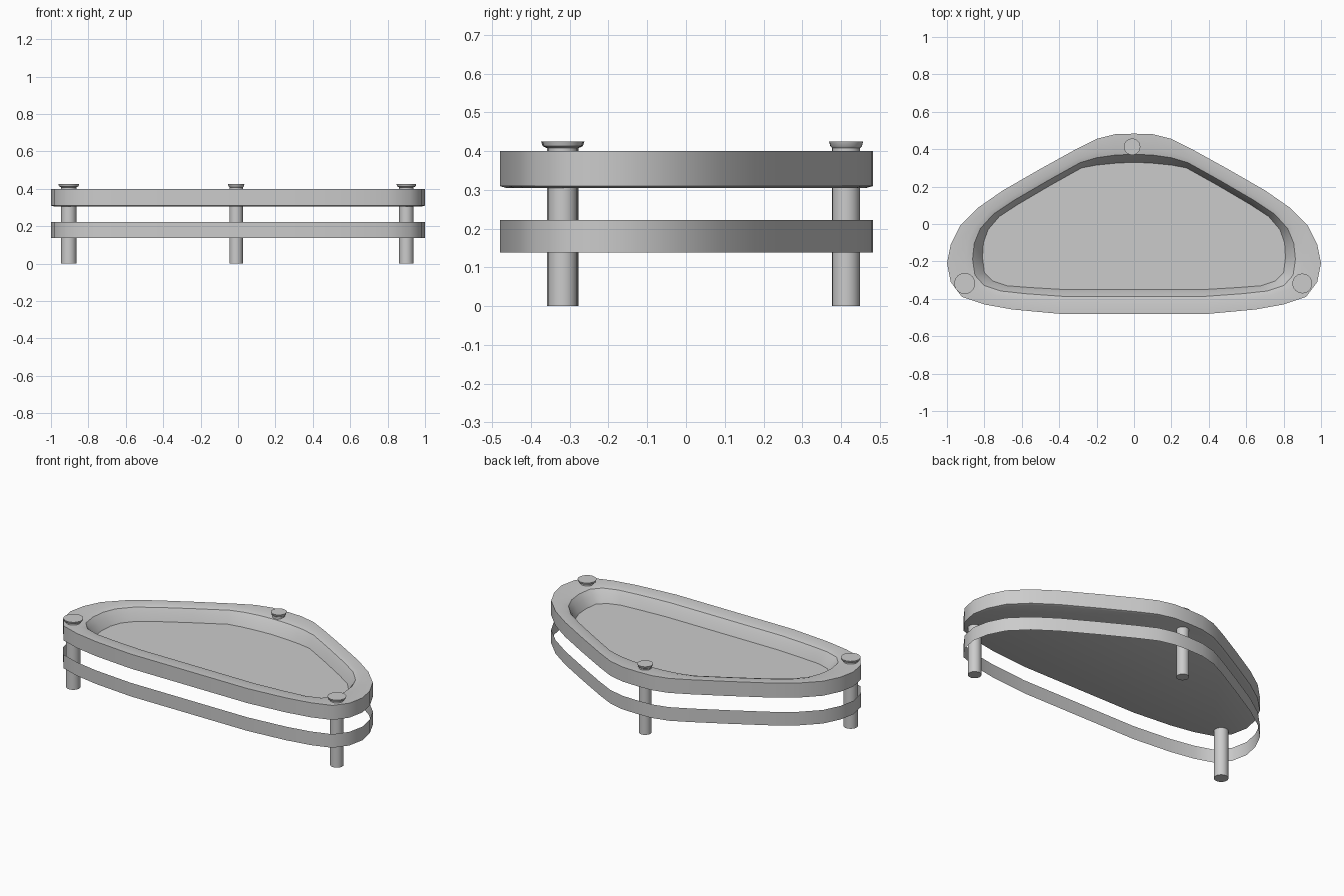
import bpy, bmesh, math

if "Cube" in bpy.data.objects:
    bpy.data.objects.remove(bpy.data.objects["Cube"])

# Right half of the plan: outer edge (x, y) and matching floor edge (x, y), back to front
HALF = [
    (0, .483, 0, .33), (.1, .48, .1, .325), (.2, .455, .2, .315), (.31, .40, .28, .30),
    (.5, .295, .45, .205), (.7, .18, .62, .105), (.83, .09, .72, .04), (.93, -.01, .78, -.03),
    (.98, -.11, .805, -.1), (1, -.21, .81, -.18), (.98, -.31, .80, -.26), (.92, -.39, .755, -.305),
    (.8, -.43, .68, -.33), (.65, -.457, .55, -.34), (.4, -.48, .38, -.35), (0, -.48, 0, -.35)]
PLAN = HALF + [(-a, b, -c, d) for a, b, c, d in HALF[-2:0:-1]]


def ring(t, z):
    """Plan loop blended from outer edge (t=0) to floor edge (t=1)."""
    return [(a + (c - a) * t, b + (d - b) * t, z) for a, b, c, d in PLAN]


def circle(x, y, r, z, n=24):
    return [(x + r * math.cos(2 * math.pi * i / n), y + r * math.sin(2 * math.pi * i / n), z)
            for i in range(n)]


def loft(name, rings, capped=True, angle=35):
    bm = bmesh.new()
    loops = [[bm.verts.new(p) for p in r] for r in rings]
    n = len(loops[0])
    for lo, hi in zip(loops, loops[1:]):
        for i in range(n):
            bm.faces.new((lo[i], lo[(i + 1) % n], hi[(i + 1) % n], hi[i]))
    if capped:
        bm.faces.new(loops[0])
        bm.faces.new(loops[-1])
    bmesh.ops.recalc_face_normals(bm, faces=bm.faces)
    mesh = bpy.data.meshes.new(name)
    bm.to_mesh(mesh)
    bm.free()
    ob = bpy.data.objects.new(name, mesh)
    bpy.context.collection.objects.link(ob)
    bpy.ops.object.select_all(action='DESELECT')
    ob.select_set(True)
    bpy.context.view_layer.objects.active = ob
    bpy.ops.object.shade_smooth_by_angle(angle=math.radians(angle))
    return ob


# Tray top with broad rim and shallow basin
loft("tray_top", [ring(.12, .305), ring(0, .31), ring(0, .40), ring(.5, .40),
                  ring(.72, .392), ring(.86, .362), ring(1, .318)])

# Open lower band
loft("lower_band", [ring(0, .138), ring(0, .222)], capped=False)

# Three legs with flared caps above the rim
for name, x, y, r, cap in (("left", -.905, -.318, .041, .056),
                           ("right", .9, -.318, .038, .053),
                           ("back", -.01, .413, .036, .044)):
    loft(name + "_leg", [circle(x, y, r, 0), circle(x, y, r, .402)])
    loft(name + "_cap", [circle(x, y, r, .40), circle(x, y, r, .408),
                         circle(x, y, cap * .93, .413), circle(x, y, cap, .425)])
